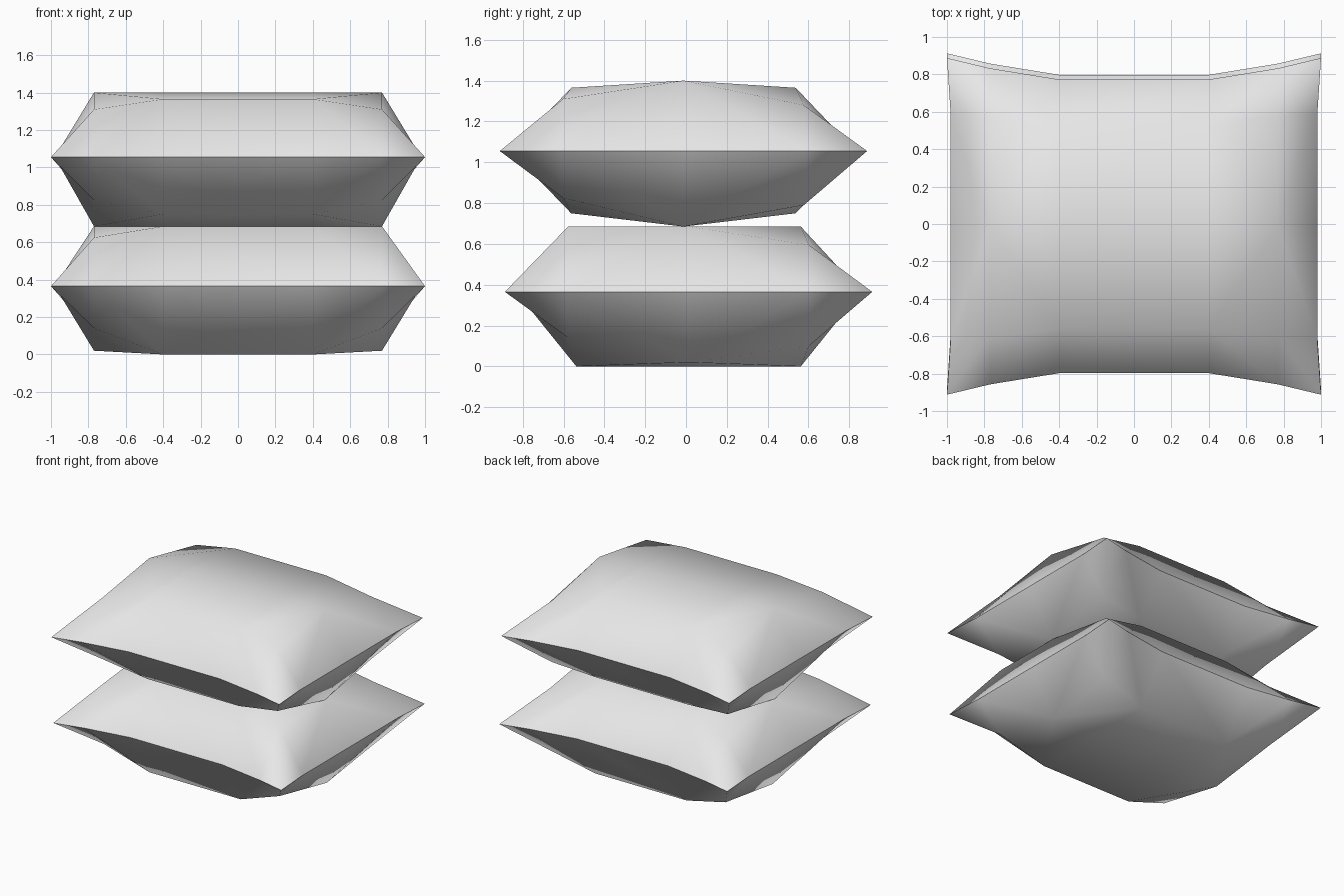
import bpy
import bmesh

cube = bpy.data.objects.get("Cube")
if cube:
    bpy.data.objects.remove(cube, do_unlink=True)

# One plain fabric colour
fabric = bpy.data.materials.new("light_grey_fabric")
fabric.use_nodes = True
grey = (0.8, 0.8, 0.8, 1.0)
fabric.diffuse_color = grey
bsdf = next(n for n in fabric.node_tree.nodes if n.type == 'BSDF_PRINCIPLED')
bsdf.inputs["Base Color"].default_value = grey
bsdf.inputs["Roughness"].default_value = 0.8

# Quarter outline: rows run from the middle to the seam, columns from the centre out
QUARTER = [
    [(0.4, 0.0), (0.77, 0.0), (0.98, 0.0)],
    [(0.4, 0.55), (0.77, 0.59), (0.98, 0.6)],
    [(0.4, 0.785), (0.77, 0.845), (1.0, 0.9)],
]


def add_panel(bm, y0, z0, side, mid_in, mid_out, edge, corners):
    """Puffed half of a cushion; side is 1 for the top and -1 for the bottom.
    corners maps (x sign, y sign) to the puff height there."""
    def vert(sx, sy, col, row):
        x, y = QUARTER[row][col]
        if row == 2 or col == 2:
            h = 0.0
        elif row == 0:
            h = mid_out if col else mid_in
        else:
            h = corners[sx, sy] if col else edge
        return bm.verts.new((sx * x, y0 + sy * y, z0 + side * h))

    for sy in (-1, 1):
        # Middle strip between the two inner columns
        for row in range(2):
            bm.faces.new([vert(-1, sy, 0, row), vert(1, sy, 0, row),
                          vert(1, sy, 0, row + 1), vert(-1, sy, 0, row + 1)])
        # Outer columns, folded toward the corners
        for sx in (-1, 1):
            for row in range(2):
                for col in range(2):
                    a, p = (col, row), (col + 1, row)
                    c, q = (col + 1, row + 1), (col, row + 1)
                    folds = [(a, p, q), (p, c, q)] if row == col == 0 else [(a, p, c), (a, c, q)]
                    for tri in folds:
                        bm.faces.new([vert(sx, sy, *k) for k in tri])


def make_cushion(name, y0, z0, top, bottom):
    bm = bmesh.new()
    add_panel(bm, y0, z0, 1, *top)
    add_panel(bm, y0, z0, -1, *bottom)
    bmesh.ops.remove_doubles(bm, verts=bm.verts, dist=0.0005)
    bmesh.ops.recalc_face_normals(bm, faces=bm.faces)
    for f in bm.faces:
        f.smooth = True
    # Keep the seam crisp
    for e in bm.edges:
        if all(abs(v.co.z - z0) < 0.001 for v in e.verts):
            e.smooth = False
    mesh = bpy.data.meshes.new(name)
    bm.to_mesh(mesh)
    bm.free()
    mesh.materials.append(fabric)
    obj = bpy.data.objects.new(name, mesh)
    bpy.context.collection.objects.link(obj)
    return obj


def corner_puff(front_left, front_right, back):
    return {(1, -1): front_left, (-1, -1): front_right, (1, 1): back, (-1, 1): back}


# Lower cushion, slightly toward the back
make_cushion("lower_cushion", 0.0125, 0.365,
             (0.32, 0.32, 0.32, corner_puff(0.32, 0.26, 0.23)),
             (0.365, 0.345, 0.365, corner_puff(0.225, 0.225, 0.265)))

# Upper cushion, slightly toward the front
make_cushion("upper_cushion", -0.0125, 1.055,
             (0.345, 0.345, 0.31, corner_puff(0.255, 0.255, 0.225)),
             (0.37, 0.37, 0.305, corner_puff(0.23, 0.23, 0.265)))
